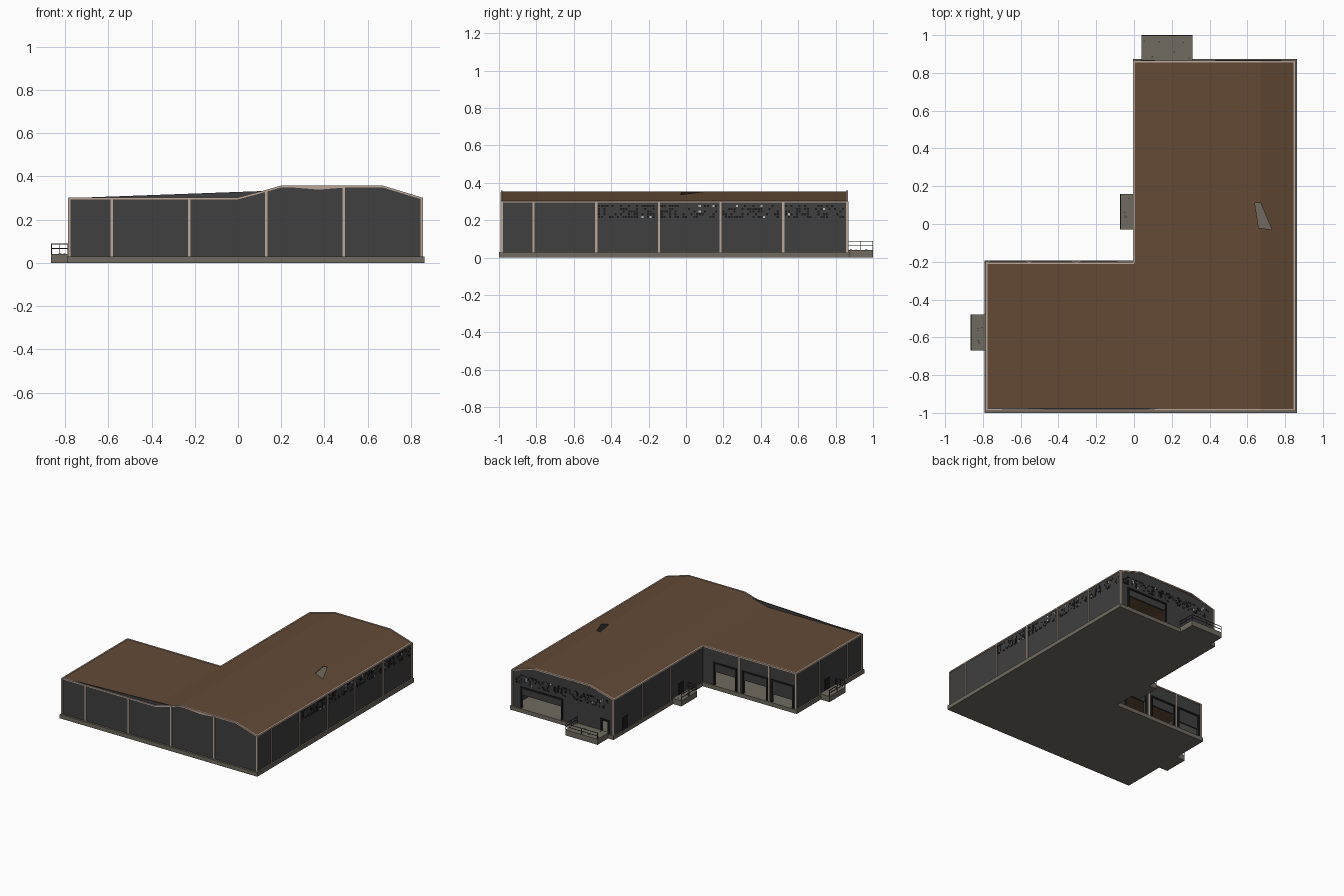
import bpy, bmesh, random
from mathutils import Vector

random.seed(4)
cube = bpy.data.objects.get("Cube")
if cube:
    bpy.data.objects.remove(cube)


def material(name, r, g, b):
    m = bpy.data.materials.new(name)
    m.use_nodes = True
    m.diffuse_color = (r, g, b, 1)
    node = m.node_tree.nodes["Principled BSDF"]
    node.inputs["Base Color"].default_value = (r, g, b, 1)
    node.inputs["Roughness"].default_value = 0.9
    return m


CONCRETE = material("concrete", 0.16, 0.145, 0.115)
WALL = material("dark_wall", 0.05, 0.05, 0.052)
ROOF = material("rusty_roof", 0.125, 0.068, 0.036)
TRIM = material("pale_trim", 0.5, 0.38, 0.31)
BLACK = material("black_opening", 0.012, 0.012, 0.012)
IRON = material("iron", 0.06, 0.055, 0.05)
GLASS = material("pale_glass", 0.5, 0.52, 0.54)


def finish(name, bm, mat):
    bmesh.ops.recalc_face_normals(bm, faces=bm.faces)
    mesh = bpy.data.meshes.new(name)
    bm.to_mesh(mesh)
    bm.free()
    mesh.materials.append(mat)
    ob = bpy.data.objects.new(name, mesh)
    bpy.context.collection.objects.link(ob)
    return ob


def place(axis, p, d):
    """Put a 2D profile point into 3D at depth d along the axis."""
    return Vector({"x": (d, p[0], p[1]), "y": (p[0], d, p[1]), "z": (p[0], p[1], d)}[axis])


def prism(name, axis, a, b, pts, mat):
    bm = bmesh.new()
    face = bm.faces.new([bm.verts.new(place(axis, p, a)) for p in pts])
    ext = bmesh.ops.extrude_face_region(bm, geom=[face])["geom"]
    bmesh.ops.translate(bm, verts=[v for v in ext if isinstance(v, bmesh.types.BMVert)],
                        vec=place(axis, (0, 0), b - a))
    return finish(name, bm, mat)


def rect(s0, s1, t0, t1):
    return [(s0, t0), (s1, t0), (s1, t1), (s0, t1)]


def band(name, axis, a, b, line, t, mat):
    """Strip of thickness t hanging under a profile line."""
    return prism(name, axis, a, b, line + [(s, z - t) for s, z in reversed(line)], mat)


def boxes(name, items, mat):
    bm = bmesh.new()
    for lo, hi in items:
        lo, hi = Vector(lo), Vector(hi)
        made = bmesh.ops.create_cube(bm, size=1)["verts"]
        bmesh.ops.scale(bm, verts=made, vec=hi - lo)
        bmesh.ops.translate(bm, verts=made, vec=(lo + hi) / 2)
    return finish(name, bm, mat)


# Main dimensions
W, M, E = -0.78, 0.0, 0.85        # west, notch and east walls
S, N, B = -0.985, -0.205, 0.862   # front, notch and back walls
Z0, Z1, T = 0.03, 0.30, 0.012     # floor, eaves, wall thickness
GABLE = [(M, Z1), (0.13, 0.335), (0.2, 0.355), (0.67, 0.355), (E, Z1)]


def wall(name, axis, a, b, top, doors=()):
    pts = [(top[0][0], Z0)]
    for s0, s1, h in doors:
        pts += [(s0, Z0), (s0, h), (s1, h), (s1, Z0)]
    pts += [(top[-1][0], Z0)] + [(s, z - 0.003) for s, z in reversed(top)]
    prism(name, axis, a, b, pts, WALL)


# Base slab
g = 0.012
prism("base_slab", "z", 0, Z0, [(W - g, -1), (E + g, -1), (E + g, B + g), (M - 0.005, B + g),
                                (M - 0.005, N + g), (W - g, N + g)], CONCRETE)

# Walls with loading doors
bay_doors = [(-0.75, -0.58, 0.09), (-0.53, -0.34, 0.13), (-0.27, -0.10, 0.13)]
back_doors = [(0.05, 0.10, 0.12), (0.44, 0.77, 0.13)]
wall("front_wall", "y", S, S + T, [(W, Z1)] + GABLE)
wall("back_wall", "y", B - T, B, GABLE, back_doors)
wall("bay_wall", "y", N - T, N, [(W, Z1), (M, Z1)], bay_doors)
wall("right_wall", "x", W, W + T, [(S, Z1), (N, Z1)])
wall("notch_wall", "x", M, M + T, [(N, Z1), (B, Z1)])
wall("left_wall", "x", E - T, E, [(S, Z1), (B, Z1)])
prism("front_parapet", "y", S + 0.004, S + 0.012, [(W, Z1), (M, Z1), (0.13, 0.335), (0.1, 0.332)], WALL)

# Roofs, with a hole torn in the main one
main_roof = band("main_roof", "y", S, B, GABLE, 0.005, ROOF)
band("wing_roof", "y", S, N, [(W, Z1), (M, Z1)], 0.005, ROOF)
cutter = prism("roof_hole_cutter", "z", 0.25, 0.45,
               [(0.64, 0.11), (0.67, 0.11), (0.73, -0.03), (0.66, -0.02)], BLACK)
cutter.hide_render = True
cutter.hide_set(True)
cutter.display_type = "WIRE"
mod = main_roof.modifiers.new("hole", "BOOLEAN")
mod.operation = "DIFFERENCE"
mod.solver = "EXACT"
mod.object = cutter

# Pale trim along the roof edges
up = [(s, z + 0.003) for s, z in GABLE]
e = 0.004
band("front_trim", "y", S - e, S + 0.005, [(W - e, Z1 + 0.003)] + up, 0.009, TRIM)
band("back_trim", "y", B - 0.006, B + e, up, 0.009, TRIM)
band("bay_trim", "y", N - 0.006, N + e, [(W, Z1 + 0.003), (M, Z1 + 0.003)], 0.009, TRIM)
for name, x, y0, y1 in (("right_trim", W, S, N), ("notch_trim", M, N, B), ("left_trim", E, S, B)):
    band(name, "x", x - 0.005, x + 0.005, [(y0, Z1 + 0.003), (y1, Z1 + 0.003)], 0.009, TRIM)

# Gaps under the gable edges
for name, y, s0, s1 in (("front_gap", S, 0.25, 0.5), ("back_gap", B, 0.38, 0.12)):
    prism(name, "y", y - 0.003, y + 0.003, [(s0, 0.349), (s1, 0.349 if s1 > 0.2 else 0.328),
                                            ((s0 + s1) / 2, 0.339)], TRIM)

# Columns
c = 0.006
cols = [(x, S, 0.335 if x == 0.13 else 0.35 if x == 0.49 else Z1)
        for x in (W, -0.585, -0.225, 0.13, 0.49, E)]
cols += [(E, y, Z1) for y in (-0.815, -0.48, -0.145, 0.185, 0.52, B)]
cols += [(M, y, Z1) for y in (0.185, 0.52, B)]
cols += [(W, y, Z1) for y in (-0.815, -0.48, N)]
cols += [(x, N, Z1) for x in (-0.555, -0.305)]
boxes("columns", [((x - c, y - c, Z0), (x + c, y + c, h)) for x, y, h in cols], TRIM)


# Door frames and small doors
def frame(name, axis, pos, s0, s1, h):
    o = 0.012
    prism(name, axis, pos - 0.001, pos + 0.007,
          [(s0 - o, Z0), (s0, Z0), (s0, h), (s1, h), (s1, Z0), (s1 + o, Z0),
           (s1 + o, h + o), (s0 - o, h + o)], BLACK)


for s0, s1, h in bay_doors:
    frame("bay_door_frame", "y", N, s0, s1, 0.19)
frame("back_door_frame", "y", B, *back_doors[1][:2], 0.18)
frame("back_small_frame", "y", B, *back_doors[0][:2], 0.12)
for name, x, y in (("right_door", W, -0.60), ("notch_door", M, 0.03), ("notch_rear_door", M, 0.70)):
    prism(name, "x", x - 0.005, x + 0.001, rect(y, y + 0.06, Z0, 0.125), BLACK)

# Broken window bands on the left and back walls
dark, pale = [], []


def panes(s0, s1, box):
    step = 0.0145
    for i in range(int((s1 - s0) / step)):
        for j in range(5):
            r = random.random()
            if r < 0.47:
                s, z = s0 + i * step, 0.212 + j * step
                (pale if r < 0.025 else dark).append(box(s, s + 0.011, z, z + 0.011))


for y0, y1 in ((-0.47, -0.155), (-0.135, 0.175), (0.195, 0.51), (0.53, 0.85)):
    panes(y0, y1, lambda a, b, z, t: ((E - 0.001, a, z), (E + 0.002, b, t)))
panes(0.03, 0.83, lambda a, b, z, t: ((a, B - 0.001, z), (b, B + 0.002, t)))
boxes("broken_panes", dark, BLACK)
boxes("whole_panes", pale, GLASS)


# Loading platforms with railings
def platform(name, x0, x1, y0, y1, sides):
    h, r = 0.042, 0.0018
    prism(name, "z", 0, h, rect(x0, x1, y0, y1), CONCRETE)
    corners = rect(x0 + r, x1 - r, y0 + r, y1 - r)
    bars = []
    for k in sides:
        p, q = Vector(corners[k]), Vector(corners[(k + 1) % 4])
        lo = (min(p.x, q.x) - r, min(p.y, q.y) - r)
        hi = (max(p.x, q.x) + r, max(p.y, q.y) + r)
        bars += [((*lo, z - r), (*hi, z + r)) for z in (0.066, 0.088)]
        for f in (0, 0.5, 1):
            m = p.lerp(q, f)
            bars.append(((m.x - r, m.y - r, h), (m.x + r, m.y + r, 0.09)))
    boxes(name + "_rail", bars, IRON)
    spots = []
    for _ in range(6):
        x, y = random.uniform(x0 + 0.01, x1 - 0.02), random.uniform(y0 + 0.01, y1 - 0.02)
        spots.append(((x, y, h), (x + 0.008, y + 0.006, h + 0.002)))
    boxes(name + "_rubble", spots, IRON)


platform("right_platform", -0.865, W - 0.005, -0.67, -0.48, (0, 3))
platform("notch_platform", -0.073, M, -0.03, 0.16, (0, 3))
platform("back_platform", 0.04, 0.31, B, 1.0, (1, 2))
